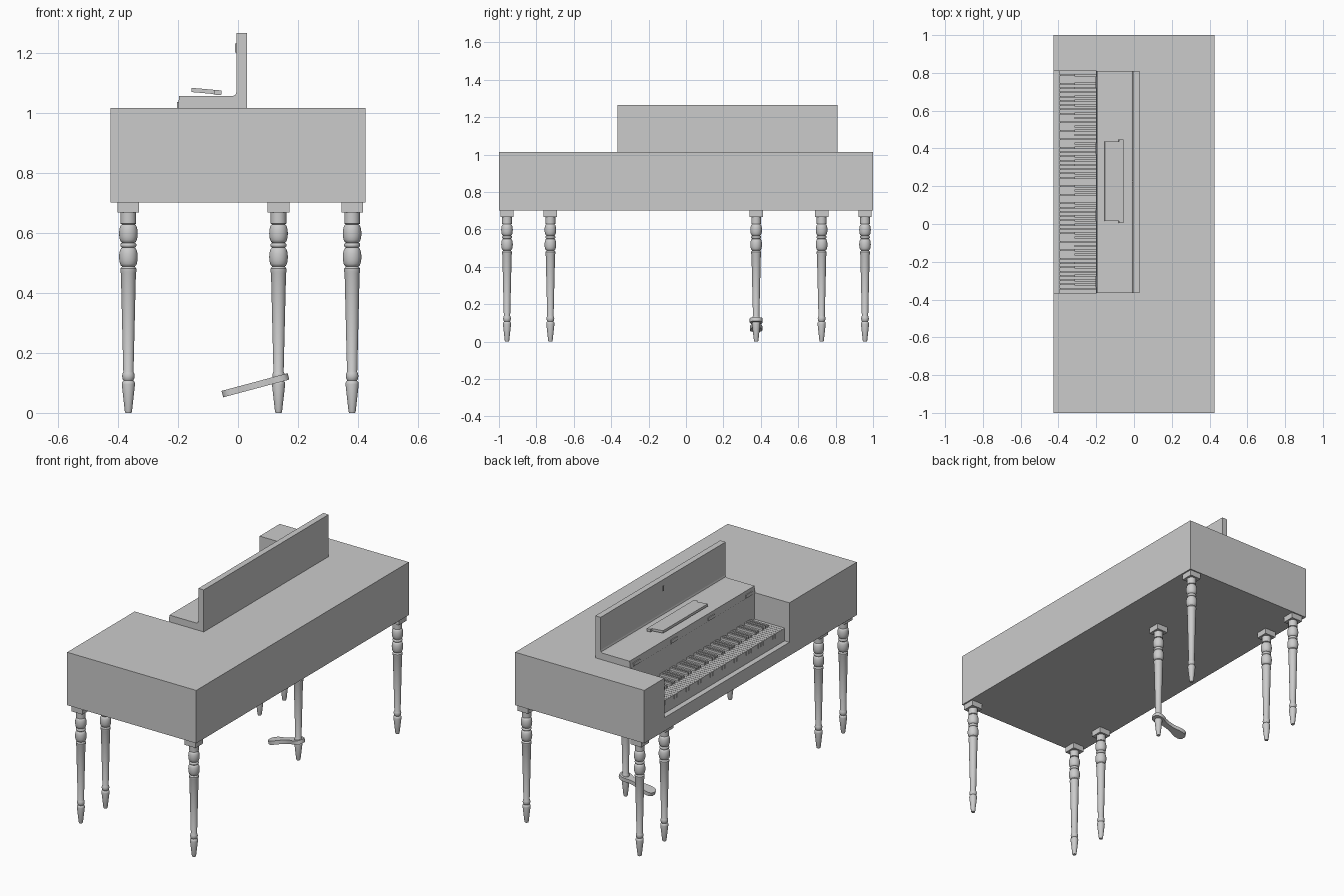
import bpy, bmesh
from math import radians, sin, cos, pi
from mathutils import Matrix

cube = bpy.data.objects.get("Cube")
if cube:
    bpy.data.objects.remove(cube, do_unlink=True)

grey = bpy.data.materials.new("plain grey")
grey.use_nodes = True
color = (0.6, 0.6, 0.6, 1)
grey.diffuse_color = color
grey.node_tree.nodes["Principled BSDF"].inputs["Base Color"].default_value = color


def finish(name, bm, smooth=False):
    bmesh.ops.recalc_face_normals(bm, faces=bm.faces)
    mesh = bpy.data.meshes.new(name)
    bm.to_mesh(mesh)
    bm.free()
    mesh.materials.append(grey)
    obj = bpy.data.objects.new(name, mesh)
    bpy.context.collection.objects.link(obj)
    bpy.ops.object.select_all(action='DESELECT')
    obj.select_set(True)
    bpy.context.view_layer.objects.active = obj
    if smooth:
        bpy.ops.object.shade_smooth_by_angle(angle=radians(35))
    return obj


def add_box(bm, x, y, z):
    """Add a box given its (low, high) range on each axis."""
    size = [b - a for a, b in (x, y, z)]
    mid = [(a + b) / 2 for a, b in (x, y, z)]
    matrix = Matrix.Translation(mid) @ Matrix.Diagonal((*size, 1))
    bmesh.ops.create_cube(bm, size=1, matrix=matrix)


def box(name, x, y, z):
    bm = bmesh.new()
    add_box(bm, x, y, z)
    return finish(name, bm)


def prism(name, points, offset, smooth=False):
    """Extrude a closed outline of 3D points along an offset."""
    bm = bmesh.new()
    face = bm.faces.new([bm.verts.new(p) for p in points])
    new = bmesh.ops.extrude_face_region(bm, geom=[face])["geom"]
    bmesh.ops.translate(bm, vec=offset, verts=[v for v in new if isinstance(v, bmesh.types.BMVert)])
    return finish(name, bm, smooth)


# Keyboard opening along y
Y0, Y1 = -0.365, 0.81
BED = 0.78

# Case with the keyboard opening cut out of its long side
case = box("case", (-0.425, 0.425), (-1, 1), (0.70, 1.015))
cutter = box("opening_cutter", (-0.6, -0.19), (Y0, Y1), (BED, 1.3))
cutter.hide_render = True
cut = case.modifiers.new("opening", 'BOOLEAN')
cut.operation = 'DIFFERENCE'
cut.solver = 'EXACT'
cut.object = cutter
bpy.context.view_layer.objects.active = case
bpy.ops.object.modifier_apply(modifier=cut.name)
bpy.data.objects.remove(cutter, do_unlink=True)

# Shelf and upright back board in one L profile
profile = [(-0.2, 1.013), (-0.196, 1.055), (-0.016, 1.055), (-0.008, 1.06),
           (-0.005, 1.07), (-0.005, 1.265), (0.03, 1.265), (0.03, 1.013)]
prism("shelf_and_back_board", [(x, Y0, z) for x, z in profile], (0, Y1 - Y0, 0))
box("fallboard", (-0.196, -0.188), (Y0, Y1), (BED, 1.015))
box("back_board_knob", (-0.01, -0.004), (0.22, 0.23), (1.2, 1.23))

# Hinges along the front of the shelf
bm = bmesh.new()
for i in range(4):
    y = Y0 + 0.06 + i * (Y1 - Y0 - 0.12) / 3
    add_box(bm, (-0.203, -0.196), (y - 0.03, y + 0.03), (1.015, 1.035))
finish("shelf_hinges", bm)

# Music rest: tilted plate with a wider ledge
bm = bmesh.new()
add_box(bm, (-0.05, 0.03), (-0.21, 0.21), (-0.007, 0.007))
add_box(bm, (0.025, 0.05), (-0.222, 0.222), (-0.009, 0.007))
rest = finish("music_rest", bm)
rest.location = (-0.105, 0.226, 1.071)
rest.rotation_euler.y = radians(5)

# Key slip, white keys and black keys
box("key_slip", (-0.393, -0.19), (Y0, Y1), (BED, 0.83))
WHITES = 52
pitch = (Y1 - Y0) / WHITES
white, black = bmesh.new(), bmesh.new()
for i in range(WHITES):
    top = Y1 - i * pitch
    add_box(white, (-0.395, -0.19), (top - pitch + 0.001, top - 0.001), (0.83, 0.857))
    # Notes run from A; no black key follows B or E
    if i % 7 not in (1, 4) and i < WHITES - 1:
        edge = top - pitch
        add_box(black, (-0.315, -0.19), (edge - 0.006, edge + 0.006), (0.84, 0.871))
finish("white_keys", white)
finish("black_keys", black)

# Turned leg profile as (radius, height)
turning = [(0, 0), (0.010, 0), (0.012, 0.006), (0.022, 0.095), (0.021, 0.102), (0.016, 0.108),
           (0.019, 0.112), (0.021, 0.123), (0.019, 0.133), (0.017, 0.137),
           (0.025, 0.465), (0.027, 0.472), (0.027, 0.48), (0.022, 0.486)]
for low, high, neck, bulge in ((0.488, 0.55, 0.021, 0.031), (0.551, 0.566, 0.021, 0.027),
                               (0.567, 0.628, 0.021, 0.031)):
    for k in range(9):
        a = pi * k / 8
        turning.append((neck + (bulge - neck) * sin(a), (low + high) / 2 - (high - low) / 2 * cos(a)))
turning += [(0.026, 0.63), (0.026, 0.668), (0, 0.668)]


def leg(name, x, y):
    bm = bmesh.new()
    verts = [bm.verts.new((r, 0, z)) for r, z in turning]
    edges = [bm.edges.new(pair) for pair in zip(verts, verts[1:])]
    bmesh.ops.spin(bm, geom=verts + edges, cent=(0, 0, 0), axis=(0, 0, 1),
                   angle=2 * pi, steps=24, use_duplicate=False)
    bmesh.ops.remove_doubles(bm, verts=bm.verts, dist=0.0001)
    add_box(bm, (-0.036, 0.036), (-0.036, 0.036), (0.667, 0.701))
    obj = finish(name, bm, smooth=True)
    obj.location = (x, y, 0)


for side, sign in (("left", 1), ("right", -1)):
    leg(side + "_outer_keyboard_leg", -0.365, sign * 0.957)
    leg(side + "_inner_keyboard_leg", -0.365, sign * 0.725)
    leg(side + "_back_leg", 0.38, sign * 0.957)
leg("pedal_leg", 0.135, 0.375)

# Knee pedal: flat plate with a narrow waist and rounded ends
half = [(-0.114, 0.012), (-0.108, 0.024), (-0.095, 0.032), (-0.075, 0.034), (-0.052, 0.029),
        (-0.025, 0.021), (0.01, 0.018), (0.04, 0.021), (0.06, 0.03),
        (0.08, 0.035), (0.1, 0.03), (0.111, 0.018), (0.114, 0.006)]
outline = half + [(x, -y) for x, y in reversed(half)]
pedal = prism("pedal", [(x, y, -0.011) for x, y in outline], (0, 0, 0.022), smooth=True)
pedal.location = (0.058, 0.375, 0.092)
pedal.rotation_euler.y = radians(-15)
